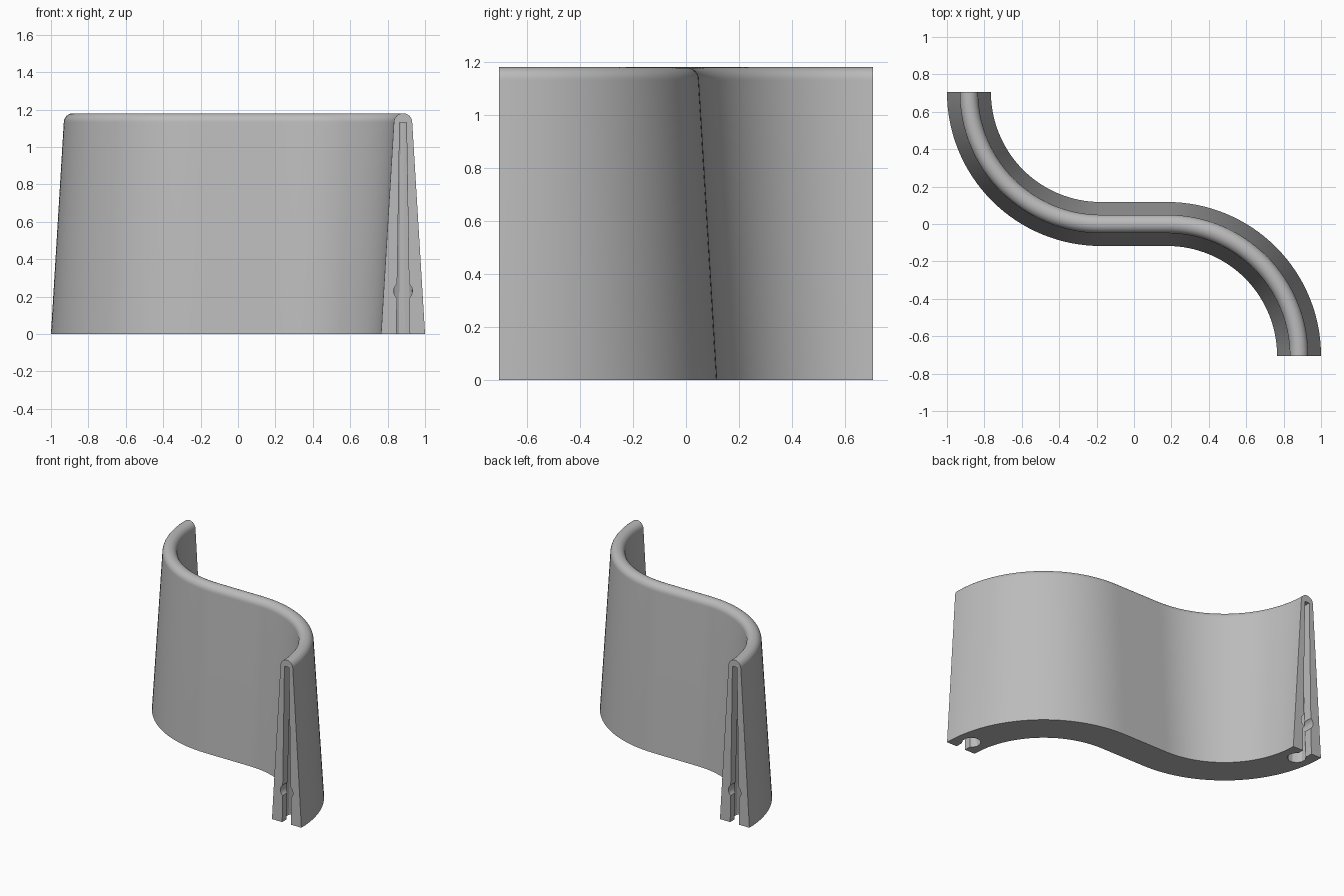
import bpy
import bmesh
from math import sin, cos, pi
from mathutils import Matrix, Vector

cube = bpy.data.objects.get("Cube")
if cube:
    bpy.data.objects.remove(cube)

HALF_BASE, HALF_TOP, HEIGHT = 0.1175, 0.049, 1.18
BEND, STRAIGHT = 0.705, 0.1775
END_X = STRAIGHT + BEND
SLOT_TOP = 1.13

grey = bpy.data.materials.new("plain grey")
grey.use_nodes = True
colour = (0.5, 0.5, 0.5, 1)
grey.diffuse_color = colour
grey.node_tree.nodes["Principled BSDF"].inputs["Base Color"].default_value = colour


def make_object(name, bm):
    bmesh.ops.recalc_face_normals(bm, faces=bm.faces)
    mesh = bpy.data.meshes.new(name)
    bm.to_mesh(mesh)
    bm.free()
    mesh.materials.append(grey)
    obj = bpy.data.objects.new(name, mesh)
    bpy.context.collection.objects.link(obj)
    return obj


def loft(name, sections):
    """Skin a row of closed sections and cap both ends."""
    bm = bmesh.new()
    rings = [[bm.verts.new(p) for p in s] for s in sections]
    for a, b in zip(rings, rings[1:]):
        for i in range(len(a)):
            j = (i + 1) % len(a)
            bm.faces.new((a[i], a[j], b[j], b[i]))
    bm.faces.new(rings[0])
    bm.faces.new(rings[-1])
    return make_object(name, bm)


# Tapered wall profile with a rounded crest: (sideways offset, height)
profile = [(-HALF_BASE, 0), (HALF_BASE, 0)]
for i in range(17):
    a = pi * i / 16
    profile.append((HALF_TOP * cos(a), HEIGHT - HALF_TOP + HALF_TOP * sin(a)))

# S-shaped path: quarter bend, short straight, opposite quarter bend
STEPS = 32
half_path = []
for i in range(STEPS + 1):
    a = pi / 2 * i / STEPS
    point = Vector((STRAIGHT + BEND * sin(a), BEND * (cos(a) - 1), 0))
    half_path.append((point, Vector((sin(a), cos(a), 0))))
path = [(-p, n) for p, n in reversed(half_path)] + half_path
wall = loft("curved_wall", [[p + n * s + Vector((0, 0, z)) for s, z in profile]
                            for p, n in path])


def cut(cutter):
    mod = wall.modifiers.new("cut", "BOOLEAN")
    mod.operation = "DIFFERENCE"
    mod.solver = "EXACT"
    mod.object = cutter
    bpy.context.view_layer.update()
    bpy.ops.object.modifier_apply(modifier=mod.name)
    bpy.data.objects.remove(cutter)


bpy.context.view_layer.objects.active = wall
wall.select_set(True)

# Keyhole socket at each end: tapered slot, tapered round bore, detent hole
for side in (1, -1):
    turn = Matrix.Rotation(0 if side == 1 else pi, 4, "Z")
    place = turn @ Matrix.Translation((END_X, -BEND, 0))

    slot = loft("slot_cutter", [
        [place @ Vector((x, y, z)) for x, y in
         ((-w, -0.05), (w, -0.05), (w, 0.1), (-w, 0.1))]
        for w, z in ((0.036, -0.01), (0.018, SLOT_TOP))])
    cut(slot)

    bm = bmesh.new()
    bmesh.ops.create_cone(
        bm, cap_ends=True, segments=12, radius1=0.062, radius2=0.03,
        depth=SLOT_TOP + 0.01,
        matrix=place @ Matrix.Translation((-0.006, 0.1, SLOT_TOP / 2 - 0.005))
        @ Matrix.Rotation(pi / 12, 4, "Z"))
    cut(make_object("bore_cutter", bm))

    bm = bmesh.new()
    bmesh.ops.create_cone(
        bm, cap_ends=True, segments=24, radius1=0.05, radius2=0.05, depth=0.15,
        matrix=place @ Matrix.Translation((0, 0.025, 0.23))
        @ Matrix.Rotation(pi / 2, 4, "X"))
    cut(make_object("detent_cutter", bm))

bpy.ops.object.shade_smooth_by_angle(angle=pi / 9)
